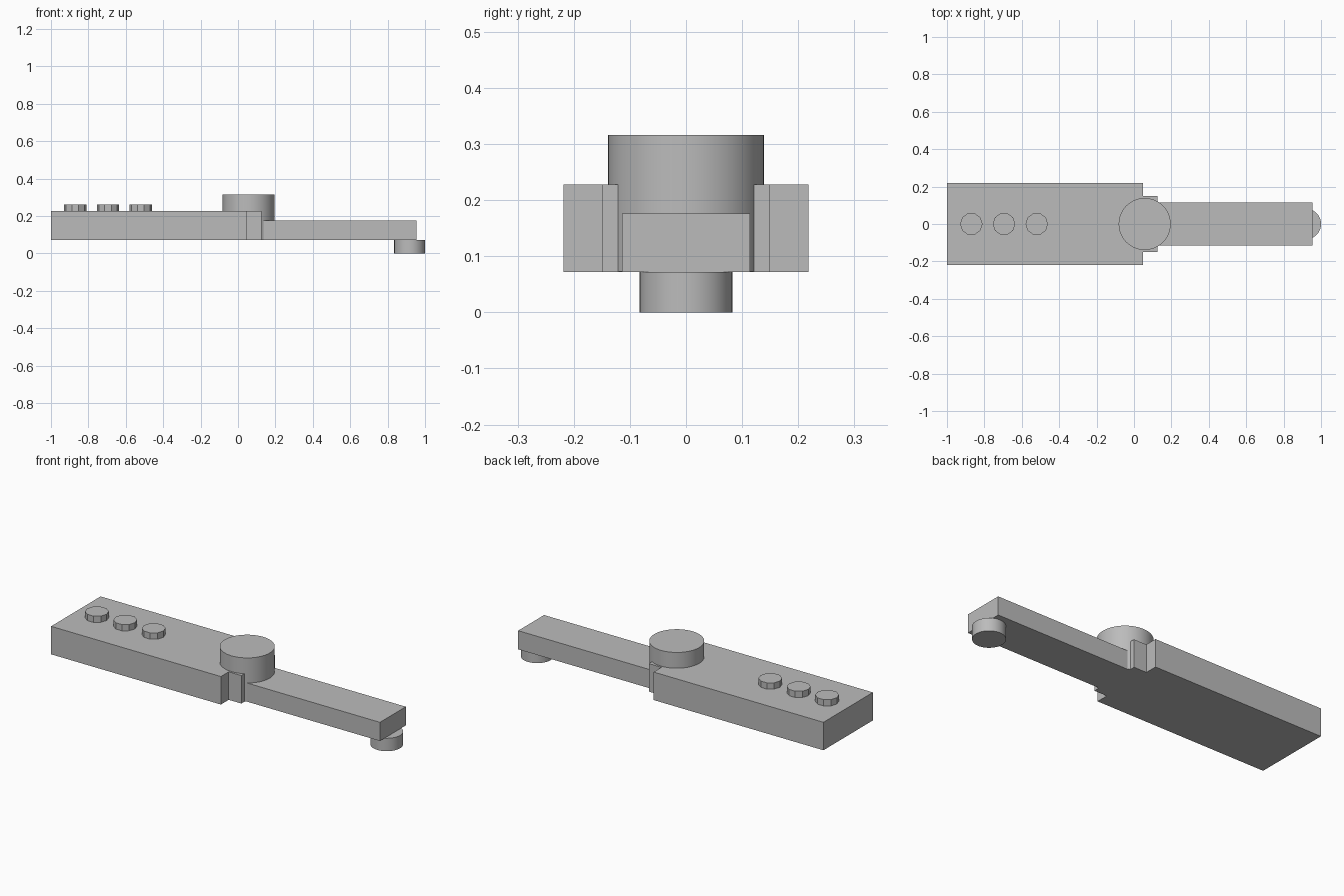
import bpy, bmesh
from math import cos, sin, tau, radians

cube = bpy.data.objects.get("Cube")
if cube:
    bpy.data.objects.remove(cube, do_unlink=True)

# Single plain grey for the whole model
grey = bpy.data.materials.new("plain grey")
grey.use_nodes = True
GREY = (0.5, 0.5, 0.5, 1)
grey.diffuse_color = GREY
grey.node_tree.nodes["Principled BSDF"].inputs["Base Color"].default_value = GREY


def prism(name, outline, bottom, top, smooth=False):
    """Extrude a flat outline upwards between two heights."""
    bm = bmesh.new()
    face = bm.faces.new([bm.verts.new((x, y, bottom)) for x, y in outline])
    up = bmesh.ops.extrude_face_region(bm, geom=[face])
    verts = [v for v in up["geom"] if isinstance(v, bmesh.types.BMVert)]
    bmesh.ops.translate(bm, verts=verts, vec=(0, 0, top - bottom))
    bmesh.ops.recalc_face_normals(bm, faces=bm.faces)
    mesh = bpy.data.meshes.new(name)
    bm.to_mesh(mesh)
    bm.free()
    mesh.materials.append(grey)
    obj = bpy.data.objects.new(name, mesh)
    bpy.context.collection.objects.link(obj)
    if smooth:
        bpy.ops.object.select_all(action="DESELECT")
        obj.select_set(True)
        bpy.context.view_layer.objects.active = obj
        bpy.ops.object.shade_smooth_by_angle(angle=radians(30))
    return obj


def circle(cx, radius, sides):
    return [(cx + radius * cos(tau * i / sides), radius * sin(tau * i / sides))
            for i in range(sides)]


def mirrored(half):
    """Close a half outline by mirroring it across y = 0."""
    return half + [(x, -y) for x, y in reversed(half)]


BASE = 0.072

# Wide body with a narrower nose that holds the pivot
prism("body", mirrored([(-1, 0.218), (0.047, 0.218), (0.047, 0.149),
                        (0.125, 0.149)]), BASE, 0.228)

# Thin arm reaching out from the nose
prism("arm", mirrored([(0.125, 0.114), (0.955, 0.114)]), BASE, 0.176)

# Round pivot hub, seated through the nose
prism("pivot_hub", circle(0.057, 0.139, 48), BASE + 0.0005, 0.316, True)

# Peg under the end of the arm
prism("end_peg", circle(0.9175, 0.0825, 48), 0, BASE, True)

# Row of ten-sided buttons on the body
for i in range(3):
    prism(f"button_{i + 1}", circle(-0.87 + 0.175 * i, 0.06, 10), 0.228, 0.263)
